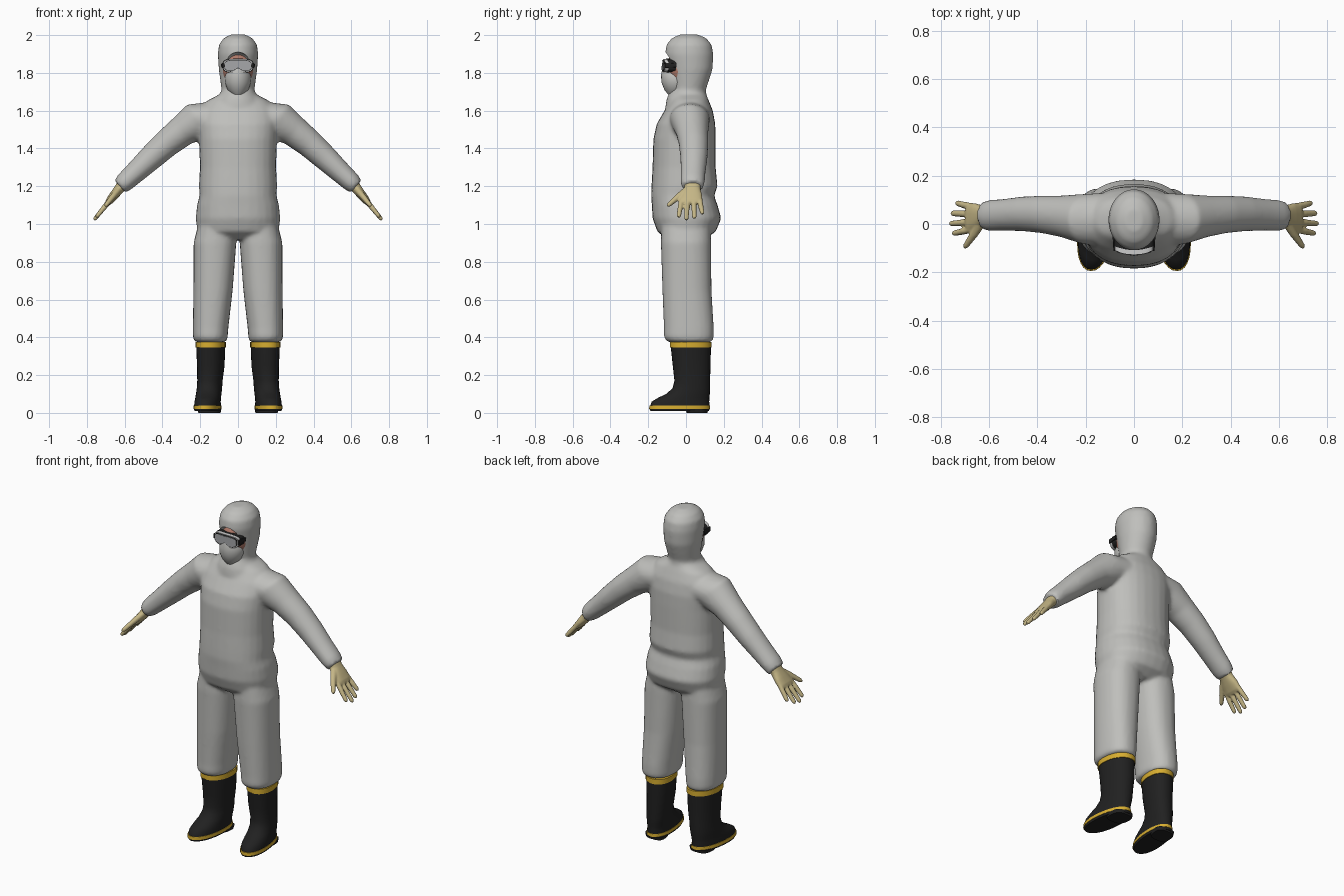
import bpy, bmesh, math
from mathutils import Vector

cube = bpy.data.objects.get("Cube")
if cube:
    bpy.data.objects.remove(cube, do_unlink=True)


def material(name, r, g, b):
    m = bpy.data.materials.new(name)
    m.use_nodes = True
    m.diffuse_color = (r, g, b, 1)
    bsdf = m.node_tree.nodes["Principled BSDF"]
    bsdf.inputs["Base Color"].default_value = (r, g, b, 1)
    bsdf.inputs["Roughness"].default_value = 0.7
    return m


SUIT = material("suit grey", 0.52, 0.52, 0.5)
RUBBER = material("black rubber", 0.015, 0.015, 0.015)
YELLOW = material("yellow trim", 0.68, 0.42, 0.03)
GLOVE = material("tan glove", 0.56, 0.47, 0.24)
SKIN = material("skin", 0.42, 0.19, 0.14)
FRAME = material("goggle frame", 0.6, 0.6, 0.6)
LENS = material("goggle lens", 0.38, 0.39, 0.4)

X, Y, Z = Vector((1, 0, 0)), Vector((0, 1, 0)), Vector((0, 0, 1))


def loft(bm, sections, u=X, v=Y, power=2.0, n=28):
    """Closed skin through superellipse rings: (centre, u radius, v radius)."""
    def sup(c):
        return math.copysign(abs(c) ** (2 / power), c)
    rings = []
    for c, ru, rv in sections:
        ring = []
        for i in range(n):
            a = math.tau * i / n
            ring.append(bm.verts.new(Vector(c) + u * ru * sup(math.cos(a)) + v * rv * sup(math.sin(a))))
        rings.append(ring)
    faces = [bm.faces.new(rings[0]), bm.faces.new(rings[-1])]
    for r0, r1 in zip(rings, rings[1:]):
        for i in range(n):
            j = (i + 1) % n
            faces.append(bm.faces.new((r0[i], r0[j], r1[j], r1[i])))
    bmesh.ops.recalc_face_normals(bm, faces=faces)


def upright(bm, rows, side=1, **kw):
    """Loft along z from rows of (z, x, y, x radius, y radius)."""
    loft(bm, [((side * x, y, z), rx, ry) for z, x, y, rx, ry in rows], **kw)


def finish(name, bm, mat, voxel=0, smooth=0, cutter=None, subdivide=0):
    me = bpy.data.meshes.new(name)
    bm.to_mesh(me)
    bm.free()
    ob = bpy.data.objects.new(name, me)
    bpy.context.collection.objects.link(ob)
    if voxel:
        m = ob.modifiers.new("blend", 'REMESH')
        m.mode, m.voxel_size = 'VOXEL', voxel
    if smooth:
        m = ob.modifiers.new("relax", 'SMOOTH')
        m.factor, m.iterations = 0.5, smooth
    if cutter:
        m = ob.modifiers.new("opening", 'BOOLEAN')
        m.operation, m.object, m.solver = 'DIFFERENCE', cutter, 'EXACT'
    if subdivide:
        m = ob.modifiers.new("round", 'SUBSURF')
        m.levels = m.render_levels = subdivide
    if ob.modifiers:
        dg = bpy.context.evaluated_depsgraph_get()
        baked = bpy.data.meshes.new_from_object(ob.evaluated_get(dg))
        ob.modifiers.clear()
        ob.data = baked
    ob.data.materials.clear()
    ob.data.materials.append(mat)
    ob.data.shade_smooth()
    ob.data.set_sharp_from_angle(angle=math.radians(40))
    return ob


def ellipsoid(bm, centre, radii):
    new = bmesh.ops.create_uvsphere(bm, u_segments=32, v_segments=20, radius=1)["verts"]
    for vert in new:
        vert.co = Vector(centre) + Vector(a * b for a, b in zip(vert.co, radii))


# Coverall: torso, hood, arms and trouser legs fused into one soft surface
bm = bmesh.new()
upright(bm, [(0.92, 0, 0, .15, .10), (0.96, 0, .003, .215, .155), (1.03, 0, .005, .224, .182),
             (1.10, 0, -.007, .217, .174), (1.15, 0, -.018, .204, .167), (1.20, 0, -.008, .207, .175),
             (1.30, 0, -.010, .202, .167), (1.45, 0, -.008, .206, .165), (1.53, 0, 0, .212, .155),
             (1.60, 0, .014, .205, .128), (1.655, 0, .02, .16, .10), (1.69, 0, .015, .09, .09)], power=2.3)
upright(bm, [(1.62, 0, .01, .14, .12), (1.66, 0, .005, .118, .108), (1.69, 0, .008, .095, .10),
             (1.71, 0, .015, .087, .09), (1.76, 0, .02, .094, .102), (1.82, 0, .024, .102, .117),
             (1.90, 0, .017, .107, .128), (1.95, 0, .016, .101, .12), (1.985, 0, .016, .075, .09),
             (2.004, 0, .016, .035, .045)])
across = Vector((.65, 0, .76))
for s in (1, -1):
    upright(bm, [(1.00, .115, 0, .095, .13), (0.90, .122, 0, .113, .133), (0.65, .132, .005, .104, .130),
                 (0.45, .145, .015, .094, .132), (0.40, .147, .015, .092, .132), (0.375, .145, .02, .084, .118)],
            side=s, power=2.3)
    arm = [(.10, .02, 1.56, .11, .11), (.20, .02, 1.55, .105, .108), (.30, .032, 1.488, .086, .082),
           (.38, .04, 1.425, .078, .074), (.46, .042, 1.352, .072, .067), (.54, .038, 1.277, .066, .058),
           (.60, .035, 1.222, .064, .052), (.625, .035, 1.198, .056, .044)]
    loft(bm, [((s * x, y, z), ry, rt) for x, y, z, ry, rt in arm],
         u=Y, v=Vector((s * across.x, 0, across.z)))
cut = bmesh.new()
ellipsoid(cut, (0, -.11, 1.81), (.082, .07, .1))
opening = finish("face_opening_cutter", cut, SUIT)
opening.hide_render = True
finish("coverall", bm, SUIT, voxel=0.011, smooth=5, cutter=opening)
bpy.data.objects.remove(opening, do_unlink=True)

# Face and mask
bm = bmesh.new()
ellipsoid(bm, (0, -.02, 1.82), (.085, .085, .1))
finish("face", bm, SKIN)
bm = bmesh.new()
upright(bm, [(1.685, 0, -.065, .028, .03), (1.71, 0, -.052, .055, .062), (1.75, 0, -.05, .07, .08),
             (1.79, 0, -.05, .068, .082), (1.82, 0, -.06, .045, .066)])
finish("face_mask", bm, SUIT)


# Goggles: rounded shell, dark seal and lens, each arched over the nose
def goggle(name, mat, y0, y1, w, h):
    bm = bmesh.new()
    loft(bm, [((0, y0, 1.838), w, h), ((0, y1, 1.838), w, h)], u=X, v=Z, power=3.5, n=56)
    for vert in bm.verts:
        if vert.co.z < 1.838:
            vert.co.z += .018 * math.exp(-(vert.co.x / .02) ** 2)
        vert.co.y += 2.5 * vert.co.x ** 2
    finish(name, bm, mat)


goggle("goggle_seal", RUBBER, -.108, -.07, .082, .037)
goggle("goggle_frame", FRAME, -.126, -.106, .079, .036)
goggle("goggle_rim", RUBBER, -.128, -.124, .073, .031)
goggle("goggle_lens", LENS, -.130, -.126, .070, .028)

for s, side in ((1, "left"), (-1, "right")):
    # Strap clip
    bm = bmesh.new()
    loft(bm, [((s * .079, -.112, 1.84), .006, .014), ((s * .084, -.05, 1.84), .005, .01)], u=X, v=Z, power=4)
    finish(side + "_strap_clip", bm, RUBBER)

    # Glove: palm, four fingers and thumb along the forearm direction
    along = Vector((s * .63, 0, -.775))
    normal = Vector((s * .775, 0, .63))
    wrist = Vector((s * .605, 0, 1.215))

    def hand(d, y):
        return wrist + along * d + Y * y
    bm = bmesh.new()
    loft(bm, [(hand(d, y), w, t) for d, y, w, t in
              ((0, .034, .045, .033), (.04, .034, .042, .027), (.08, .03, .055, .024),
               (.12, .026, .062, .02), (.138, .024, .055, .014))], u=Y, v=normal, power=2.4)
    for base, tip, reach in ((.072, .086, .21), (.04, .044, .24), (.008, .002, .25), (-.022, -.038, .232)):
        loft(bm, [(hand(.10, base), .014, .014), (hand(.16, (base + tip) / 2), .014, .014),
                  (hand(reach - .01, tip), .012, .011), (hand(reach, tip), .006, .006)], u=Y, v=normal, n=12)
    slant = (along + Y * .9).normalized()
    loft(bm, [(hand(.045, .01), .024, .02), (hand(.09, -.04), .018, .016),
              (hand(.145, -.09), .012, .012), (hand(.155, -.099), .006, .006)], u=slant, v=normal, n=12)
    finish(side + "_glove", bm, GLOVE, voxel=0.005, smooth=2)

    # Boot: shaft, top band, welt, sole and heel, toes turned slightly out
    def boot_part(name, mat, rows, **kw):
        bm = bmesh.new()
        upright(bm, rows, side=s, **kw)
        for vert in bm.verts:
            vert.co.x -= s * .1 * vert.co.y
        finish(side + name, bm, mat)

    boot_part("_boot", RUBBER, [(.36, .147, .025, .076, .107), (.25, .147, .03, .072, .1),
                                (.17, .152, .033, .066, .094), (.13, .154, .028, .066, .099),
                                (.10, .156, .01, .066, .116), (.08, .157, -.012, .066, .136),
                                (.06, .158, -.029, .067, .152), (.03, .158, -.034, .069, .158),
                                (.018, .158, -.034, .068, .157)], power=2.2)
    boot_part("_boot_top_band", YELLOW, [(.345, .147, .025, .079, .111), (.375, .147, .025, .079, .111)], power=2.2)
    boot_part("_boot_welt", YELLOW, [(.02, .158, -.034, .072, .161), (.038, .158, -.034, .071, .16)], power=2.2)
    boot_part("_boot_sole", RUBBER, [(.009, .158, -.034, .066, .154), (.021, .158, -.034, .07, .159)], power=2.2)
    boot_part("_boot_heel", RUBBER, [(0, .157, .058, .058, .055), (.02, .157, .058, .062, .06)], power=3)
